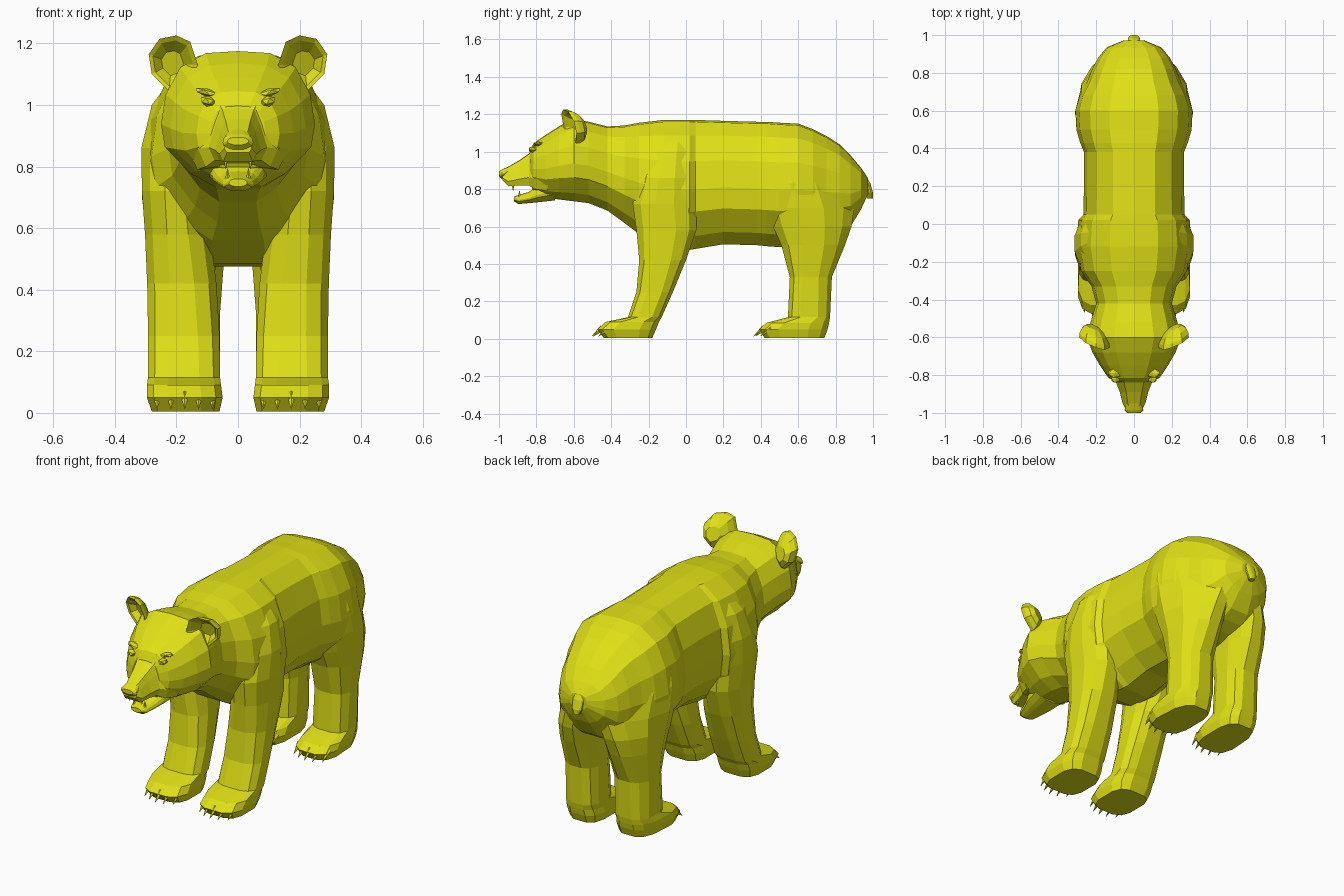
import bpy
import bmesh
import math
from mathutils import Matrix, Vector

old_cube = bpy.data.objects.get("Cube")
if old_cube:
    bpy.data.objects.remove(old_cube, do_unlink=True)

# Single flat colour
FUR_COLOUR = (0.75, 0.75, 0.008, 1.0)
fur = bpy.data.materials.new("yellow")
fur.use_nodes = True
fur.diffuse_color = FUR_COLOUR
shader = fur.node_tree.nodes["Principled BSDF"]
shader.inputs["Base Color"].default_value = FUR_COLOUR
shader.inputs["Roughness"].default_value = 0.8


def finish(name, bm, mirrored=False):
    """Turn a bmesh into a flat shaded object, optionally mirrored across x."""
    bmesh.ops.recalc_face_normals(bm, faces=bm.faces)
    mesh = bpy.data.meshes.new(name)
    bm.to_mesh(mesh)
    bm.free()
    mesh.materials.append(fur)
    obj = bpy.data.objects.new(name, mesh)
    bpy.context.scene.collection.objects.link(obj)
    if mirrored:
        obj.modifiers.new("Mirror", "MIRROR").use_mirror_merge = False
    return obj


def loft(name, rings, mirrored=False):
    """Skin a list of equal sized point rings and close both ends."""
    bm = bmesh.new()
    loops = [[bm.verts.new(p) for p in ring] for ring in rings]
    count = len(loops[0])
    for a, b in zip(loops, loops[1:]):
        for i in range(count):
            j = (i + 1) % count
            bm.faces.new((a[i], a[j], b[j], b[i]))
    bm.faces.new(loops[0])
    bm.faces.new(loops[-1])
    return finish(name, bm, mirrored)


# Half cross-sections: width fraction, height fraction
BODY_HALF = [(0, 1), (.42, .985), (.75, .88), (.94, .68), (1, .46),
             (.95, .29), (.62, .1), (.3, 0), (0, 0)]
MUZZLE_HALF = [(0, 1), (.55, .98), (.75, .7), (1, .25), (.8, 0), (0, 0)]


def cross_ring(half, y, bottom, top, width):
    """Symmetric upright ring at depth y."""
    section = half + [(-u, v) for u, v in half[-2:0:-1]]
    return [Vector((u * width, y, bottom + v * (top - bottom))) for u, v in section]


def box_ring(z, x0, x1, y0, y1, taper=0.0, sides=12):
    """Rounded rectangle at height z, rounder higher up, tapered to the back."""
    power = 0.6 + 0.35 * min(1, z / 0.8)
    ring = []
    for i in range(sides):
        a = math.tau * (i + 0.5) / sides
        c, s = (math.copysign(abs(f / math.cos(math.pi / sides)) ** power, f)
                for f in (math.cos(a), math.sin(a)))
        width = (x1 - x0) * (1 - taper * max(0, s))
        ring.append(Vector((x0 + width * (1 + c) / 2,
                            (y0 + y1 + s * (y1 - y0)) / 2, z)))
    return ring


# Head, neck and torso: y, bottom, top, half width
loft("body", [cross_ring(BODY_HALF, *r) for r in [
    (-.835, .83, 1.0, .09), (-.815, .79, 1.045, .135), (-.75, .755, 1.09, .18),
    (-.68, .745, 1.135, .22), (-.6, .735, 1.175, .25), (-.52, .725, 1.16, .23),
    (-.42, .685, 1.135, .2), (-.33, .62, 1.14, .225), (-.25, .56, 1.155, .28),
    (-.12, .485, 1.17, .306), (.02, .475, 1.17, .295), (.05, .48, 1.17, .268),
    (.2, .505, 1.165, .265), (.38, .5, 1.16, .265), (.43, .495, 1.16, .285),
    (.5, .49, 1.155, .305), (.6, .5, 1.15, .31), (.68, .51, 1.12, .288),
    (.75, .53, 1.085, .25), (.82, .56, 1.04, .222), (.88, .6, .98, .19),
    (.935, .69, .915, .145), (.972, .77, .86, .055)]])

# Muzzle, nose and open lower jaw
loft("snout", [cross_ring(MUZZLE_HALF, *r) for r in [
    (-.98, .845, .9, .045), (-.95, .815, .92, .06), (-.89, .82, .955, .075),
    (-.84, .82, .99, .095), (-.81, .8, 1.03, .13), (-.74, .79, 1.07, .165)]])
loft("nose", [cross_ring(BODY_HALF, *r) for r in [
    (-1, .87, .895, .035), (-.985, .855, .905, .05), (-.95, .88, .92, .04)]])
loft("lower_jaw", [cross_ring(BODY_HALF, *r) for r in [
    (-.92, .735, .76, .03), (-.895, .72, .768, .05), (-.84, .725, .785, .066),
    (-.79, .73, .82, .085), (-.7, .74, .85, .1)]])

# Legs with feet: z, inner x, outer x, front y, back y, taper
loft("front_legs", [box_ring(*r) for r in [
    (.005, .06, .28, -.44, -.18), (.05, .05, .296, -.475, -.16),
    (.09, .055, .296, -.43, -.145), (.115, .058, .292, -.31, -.13),
    (.25, .06, .292, -.265, -.07), (.42, .07, .295, -.25, 0),
    (.58, .09, .302, -.265, .055), (.72, .1, .312, -.285, .055),
    (.86, .1, .314, -.25, .045), (1.0, .1, .28, -.2, .035),
    (1.08, .1, .22, -.15, .02)]], mirrored=True)
loft("hind_legs", [box_ring(*r) for r in [
    (.005, .06, .265, .42, .74, .1), (.05, .05, .28, .39, .757, .1),
    (.085, .055, .28, .43, .765, .1), (.115, .058, .268, .545, .77, .1),
    (.33, .058, .27, .555, .78, .1), (.5, .045, .287, .51, .85, .18),
    (.6, .03, .3, .465, .885, .25), (.7, .02, .312, .43, .9, .4),
    (.83, .03, .31, .41, .85, .4), (.96, .05, .28, .43, .76, .4)]], mirrored=True)

# Short hanging tail
loft("tail", [box_ring(z, -w, w, y - .016, y + .016) for z, w, y in [
    (.75, .015, .984), (.78, .03, .984), (.83, .032, .97), (.885, .02, .94)]])

# Cupped ears leaning forward and turned slightly outward
EAR_OUTLINE = [(.13, 1.13), (.155, 1.205), (.2, 1.226), (.255, 1.215),
               (.29, 1.165), (.28, 1.1), (.225, 1.045), (.165, 1.07)]
EAR_CENTRE = Vector((.215, 1.135))


def ear_ring(scale, y):
    ring = []
    for point in EAR_OUTLINE:
        offset = (Vector(point) - EAR_CENTRE) * scale
        p = EAR_CENTRE + offset
        ring.append(Vector((p.x, y + 0.4 * offset.x - 0.3 * offset.y, p.y)))
    return ring


loft("ears", [ear_ring(*r) for r in [
    (.45, -.575), (.82, -.615), (1, -.622), (.99, -.6), (.82, -.57), (.45, -.545)]],
    mirrored=True)


def spikes(name, items, radius, length):
    """Small pointed cones; each item is a centre and a direction."""
    bm = bmesh.new()
    for centre, direction in items:
        turn = Vector(direction).to_track_quat("Z", "Y").to_matrix().to_4x4()
        bmesh.ops.create_cone(bm, cap_ends=True, segments=5, radius1=radius,
                              radius2=0.001, depth=length,
                              matrix=Matrix.Translation(centre) @ turn)
    finish(name, bm, mirrored=True)


# Five claws per paw, following the curve of the toes
for label, toe_x, toe_y in (("front_claws", .173, -.475), ("hind_claws", .165, .39)):
    spikes(label, [((toe_x + i * .045, toe_y + .009 * i * i, .036), (0, -1, -.8))
                   for i in range(-2, 3)], .016, .072)

# Canine teeth, upper and lower
spikes("teeth", [((.04, -.925, .81), (0, 0, -1)), ((.034, -.89, .775), (0, 0, 1))],
       .009, .036)

# Eyes and brow ridges
for label, place, size in (("eyes", (.098, -.818, 1.012), (.027, .026, .018)),
                           ("brows", (.1, -.79, 1.04), (.045, .026, .013))):
    bm = bmesh.new()
    bmesh.ops.create_icosphere(
        bm, subdivisions=1, radius=1,
        matrix=Matrix.Translation(place) @ Matrix.Rotation(-.25, 4, "Y")
        @ Matrix.Diagonal((*size, 1)))
    finish(label, bm, mirrored=True)
